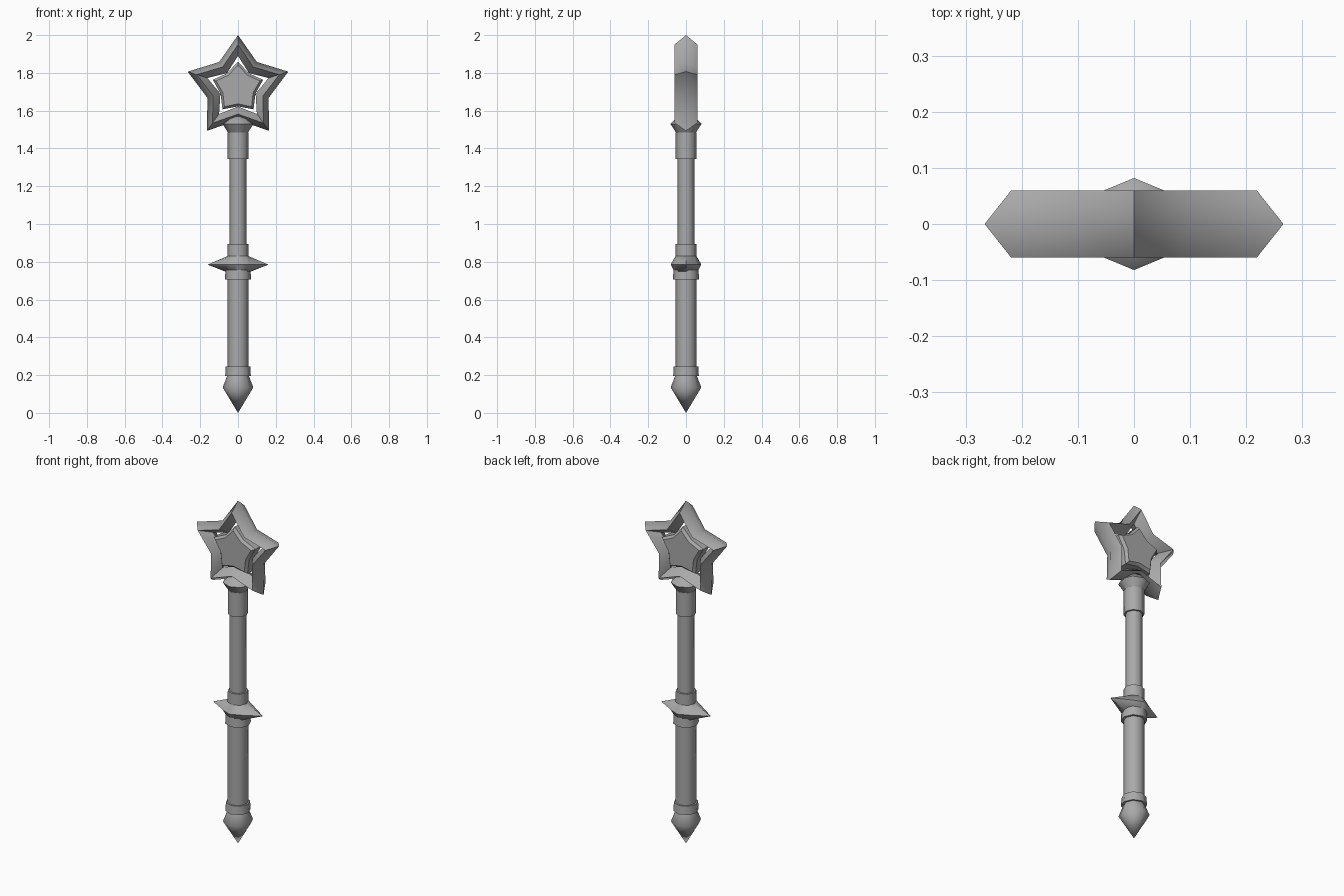
import bpy
import math

if "Cube" in bpy.data.objects:
    bpy.data.objects.remove(bpy.data.objects["Cube"])

SIDES = 8
STAR_Z = 1.72

# Dark grey for every part
grey = bpy.data.materials.new("dark_grey")
grey.diffuse_color = (0.4, 0.4, 0.4, 1)
grey.use_nodes = True
grey.node_tree.nodes["Principled BSDF"].inputs["Base Color"].default_value = grey.diffuse_color


def make_object(name, verts, faces, smooth):
    mesh = bpy.data.meshes.new(name)
    mesh.from_pydata(verts, [], faces)
    mesh.update()
    mesh.materials.append(grey)
    obj = bpy.data.objects.new(name, mesh)
    bpy.context.collection.objects.link(obj)
    bpy.ops.object.select_all(action='DESELECT')
    obj.select_set(True)
    bpy.context.view_layer.objects.active = obj
    bpy.ops.object.mode_set(mode='EDIT')
    bpy.ops.mesh.select_all(action='SELECT')
    bpy.ops.mesh.remove_doubles(threshold=0.0005)
    bpy.ops.mesh.normals_make_consistent(inside=False)
    bpy.ops.object.mode_set(mode='OBJECT')
    bpy.ops.object.shade_smooth_by_angle(angle=math.radians(smooth))
    return obj


def loft(name, rings, closed=False, smooth=50):
    """Skin equal-sized rings; cap the ends, or join last to first."""
    n, m = len(rings[0]), len(rings)
    verts = [p for ring in rings for p in ring]
    faces = []
    for i in range(m if closed else m - 1):
        a, b = i * n, (i + 1) % m * n
        faces += [(a + j, a + (j + 1) % n, b + (j + 1) % n, b + j) for j in range(n)]
    if not closed:
        faces += [tuple(range(n))[::-1], tuple(range((m - 1) * n, m * n))]
    return make_object(name, verts, faces, smooth)


def circle(r, z, side_r=None):
    """Eight-sided ring; side_r pulls out the two points on the x axis."""
    pts = []
    for i in range(SIDES):
        a = 2 * math.pi * i / SIDES
        rx = side_r if side_r and i % 4 == 0 else r
        pts.append((rx * math.cos(a), r * math.sin(a), z))
    return pts


def lathe(name, profile):
    return loft(name, [circle(*p) for p in profile])


def star(tip, valley, y):
    pts = []
    for i in range(10):
        a = math.pi / 2 + math.pi * i / 5
        r = valley if i % 2 else tip
        pts.append((r * math.cos(a), y, STAR_Z + r * math.sin(a)))
    return pts


# Handle parts, bottom to top
lathe("pommel", [(0.0001, 0), (0.081, 0.135), (0.056, 0.2)])
lathe("lower_collar", [(0.068, 0.195), (0.065, 0.245)])
lathe("grip", [(0.056, 0.24), (0.056, 0.71)])
lathe("guard_collar", [(0.069, 0.705), (0.066, 0.765)])
lathe("guard", [(0.06, 0.745), (0.081, 0.785, 0.161), (0.056, 0.83)])
lathe("upper_guard_collar", [(0.056, 0.825), (0.055, 0.895)])
lathe("shaft", [(0.045, 0.89), (0.045, 1.35)])
lathe("head_collar", [(0.055, 1.345), (0.055, 1.485)])
lathe("head_socket", [(0.05, 1.48), (0.082, 1.53), (0.045, 1.57)])

# Star frame with a diamond cross-section
loft("star_frame", [star(0.28, 0.17, 0), star(0.23, 0.138, -0.06),
                    star(0.17, 0.098, 0), star(0.23, 0.138, 0.06)],
     closed=True, smooth=60)

# Bevelled star plate inside the frame
loft("inner_star", [star(0.122, 0.084, -0.045), star(0.14, 0.097, -0.03),
                    star(0.14, 0.097, 0.03), star(0.122, 0.084, 0.045)], smooth=30)
